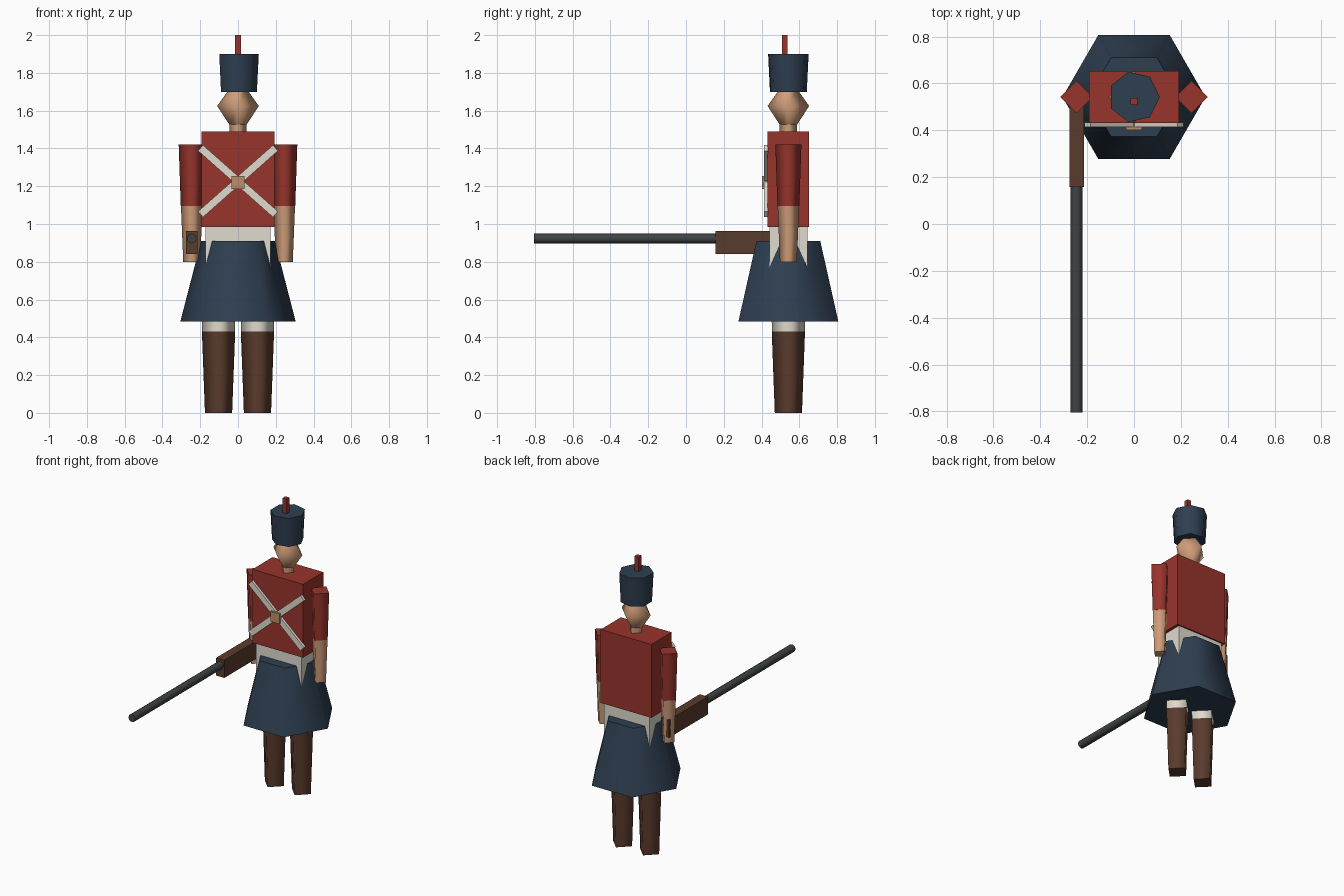
import bpy, bmesh, math
from mathutils import Matrix, Vector

if "Cube" in bpy.data.objects:
    bpy.data.objects.remove(bpy.data.objects["Cube"], do_unlink=True)

BODY_Y = 0.542
ARM_X, LEG_X = 0.245, 0.103


def material(name, rgb):
    lin = [((c / 255 + 0.055) / 1.055) ** 2.4 for c in rgb] + [1.0]
    m = bpy.data.materials.new(name)
    m.use_nodes = True
    m.diffuse_color = lin
    m.node_tree.nodes["Principled BSDF"].inputs["Base Color"].default_value = lin
    return m


RED = material("coat red", (152, 52, 44))
NAVY = material("navy cloth", (46, 62, 80))
SKIN = material("skin", (206, 156, 120))
WHITE = material("off white", (224, 219, 206))
BROWN = material("brown leather", (90, 59, 44))
METAL = material("gun metal", (62, 67, 67))
BRASS = material("brass tan", (186, 143, 104))


def finish(name, bm, mat):
    bmesh.ops.recalc_face_normals(bm, faces=bm.faces)
    me = bpy.data.meshes.new(name)
    bm.to_mesh(me)
    bm.free()
    me.materials.append(mat)
    ob = bpy.data.objects.new(name, me)
    bpy.context.collection.objects.link(ob)
    return ob


def box(name, lo, hi, mat, roll=0):
    """Box between two corners, optionally rolled about its y axis."""
    lo, hi = Vector(lo), Vector(hi)
    bm = bmesh.new()
    m = (Matrix.Translation((lo + hi) / 2) @ Matrix.Rotation(roll, 4, 'Y')
         @ Matrix.Diagonal((hi - lo).to_4d()))
    m[3][3] = 1
    bmesh.ops.create_cube(bm, size=1, matrix=m)
    return finish(name, bm, mat)


def lathe(name, x, profile, sides, mat, y=BODY_Y):
    """Stack of polygon rings (radius, z): smooth sides, sharp flat caps."""
    bm = bmesh.new()
    rings = []
    for r, z in profile:
        rings.append([bm.verts.new((x + r * math.cos(math.tau * i / sides),
                                    y + r * math.sin(math.tau * i / sides), z))
                      for i in range(sides)])
    for a, b in zip(rings, rings[1:]):
        for i in range(sides):
            j = (i + 1) % sides
            bm.faces.new((a[i], a[j], b[j], b[i])).smooth = True
    for ring in (rings[0], rings[-1]):
        cap = bm.faces.new(ring)
        for e in cap.edges:
            e.smooth = False
    return finish(name, bm, mat)


# Legs and arms, mirrored
for side, s in (("left", 1), ("right", -1)):
    lathe(side + "_boot", s * LEG_X, [(0.072, 0), (0.088, 0.43)], 4, BROWN)
    lathe(side + "_trouser", s * LEG_X, [(0.087, 0.43), (0.095, 0.8)], 4, WHITE)
    lathe(side + "_sleeve", s * ARM_X, [(0.058, 1.095), (0.069, 1.42)], 4, RED)
    lathe(side + "_forearm", s * ARM_X, [(0.045, 0.8), (0.057, 1.095)], 4, SKIN)

# Skirt, hips and torso
lathe("coat_skirt", 0, [(0.305, 0.485), (0.195, 0.91)], 6, NAVY)
box("hips", (-0.173, 0.441, 0.75), (0.173, 0.643, 0.985), WHITE)
box("torso", (-0.193, 0.432, 0.985), (0.193, 0.652, 1.49), RED)

# Crossed chest straps and buckle
for name, s in (("strap_down_left", 1), ("strap_down_right", -1)):
    box(name, (-0.265, 0.414, 1.207), (0.265, 0.434, 1.247), WHITE,
        roll=s * math.radians(41.5))
box("buckle", (-0.035, 0.402, 1.185), (0.035, 0.434, 1.255), BRASS)

# Neck, head, hat and plume
lathe("neck", 0, [(0.046, 1.48), (0.046, 1.53)], 4, SKIN)
lathe("head", 0, [(0.042, 1.52), (0.11, 1.625), (0.042, 1.72)], 4, SKIN)
lathe("hat", 0, [(0.1, 1.7), (0.11, 1.9)], 7, NAVY)
box("plume", (-0.015, 0.507, 1.88), (0.015, 0.537, 2.0), RED)

# Gun held in the right hand
box("gun_stock", (-0.276, 0.157, 0.842), (-0.214, 0.58, 0.964), BROWN)
barrel = lathe("gun_barrel", 0, [(0.026, -0.17), (0.026, 0.805)], 8, METAL, y=0)
barrel.data.transform(Matrix.Translation((-ARM_X, 0, 0.923))
                      @ Matrix.Rotation(math.pi / 2, 4, 'X'))
